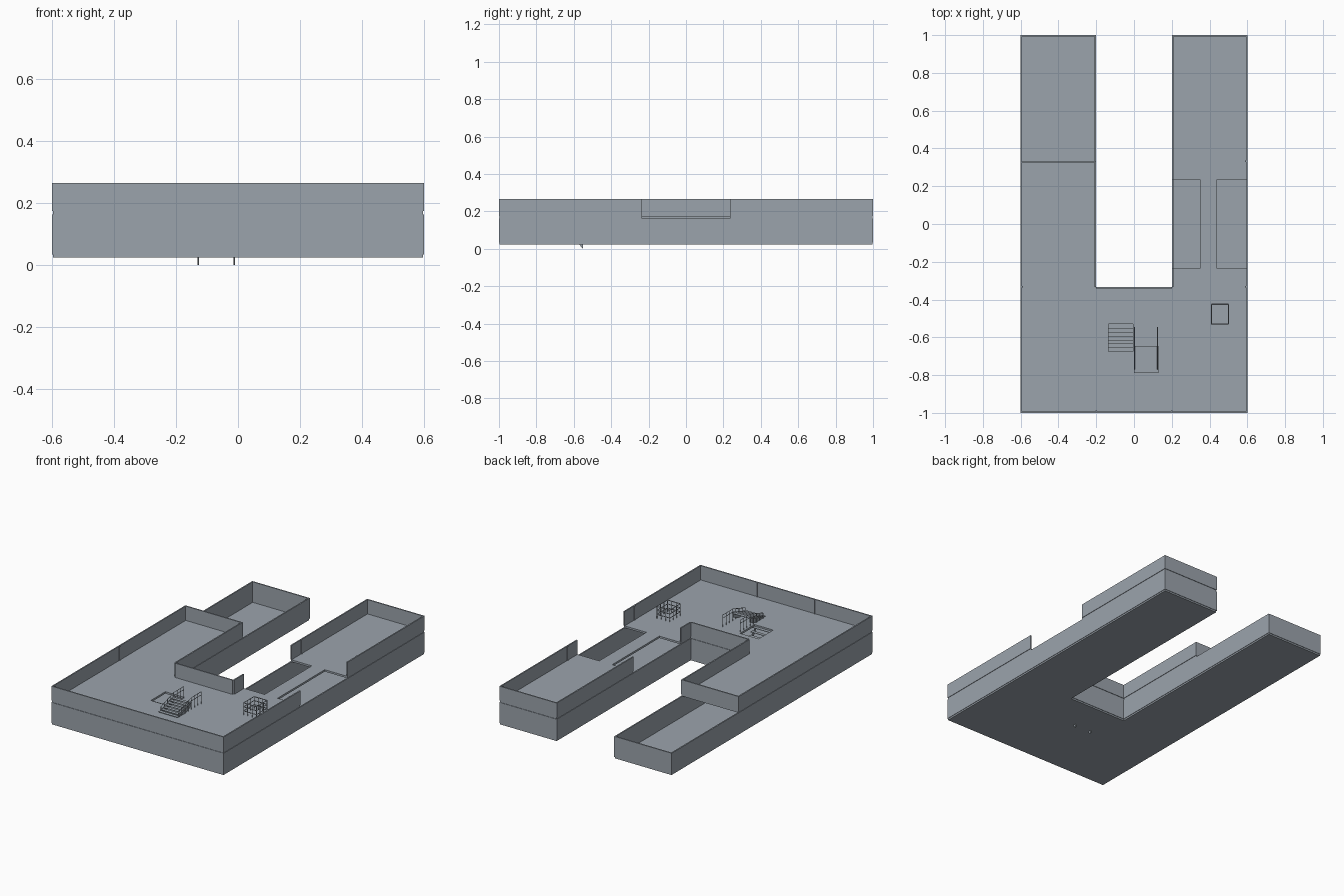
import bpy, bmesh
from mathutils import Vector

cube = bpy.data.objects.get("Cube")
if cube:
    bpy.data.objects.remove(cube)

mat = bpy.data.materials.new("blue_grey")
mat.use_nodes = True
colour = (0.33, 0.37, 0.415, 1)
mat.diffuse_color = colour
mat.node_tree.nodes["Principled BSDF"].inputs["Base Color"].default_value = colour

# Main levels and sizes
BASE, FLOOR, CEIL, UPPER, TOP = 0.024, 0.034, 0.163, 0.175, 0.265
W, C, L, M = 0.6, 0.2, 1.0, 0.333     # half width, half court, half length, bay line
GAP, T, E = 0.235, 0.008, 0.003       # bridge half length, wall thickness, slab inset


def finish(name, bm):
    bmesh.ops.recalc_face_normals(bm, faces=bm.faces)
    mesh = bpy.data.meshes.new(name)
    bm.to_mesh(mesh)
    bm.free()
    mesh.materials.append(mat)
    ob = bpy.data.objects.new(name, mesh)
    bpy.context.collection.objects.link(ob)
    return ob


def add_box(bm, lo, hi):
    lo, hi = Vector(lo), Vector(hi)
    verts = bmesh.ops.create_cube(bm, size=1)["verts"]
    for v in verts:
        v.co = Vector((lo[i] + (hi[i] - lo[i]) * (v.co[i] + 0.5) for i in range(3)))


def add_prism(bm, points, offset):
    face = bm.faces.new([bm.verts.new(p) for p in points])
    new = bmesh.ops.extrude_face_region(bm, geom=[face], use_keep_orig=True)["geom"]
    bmesh.ops.translate(bm, vec=offset,
                        verts=[g for g in new if isinstance(g, bmesh.types.BMVert)])


def slab(name, outline, z0, z1):
    bm = bmesh.new()
    add_prism(bm, [(x, y, z0) for x, y in outline], (0, 0, z1 - z0))
    return finish(name, bm)


def walls(name, path, z0, z1):
    """Thin walls along a path, thickened to its left."""
    bm = bmesh.new()
    for a, b in zip(path, path[1:]):
        a, b = Vector(a), Vector(b)
        d = (b - a).normalized()
        n = Vector((-d.y, d.x)) * T
        pts = [a, b, a + n, b + n]
        add_box(bm, (min(p.x for p in pts), min(p.y for p in pts), z0),
                (max(p.x for p in pts), max(p.y for p in pts), z1))
    return finish(name, bm)


def bars(bm, a, b, r=0.0015):
    """Square bar between two points."""
    a, b = Vector(a), Vector(b)
    d = (b - a).normalized()
    u = d.orthogonal().normalized() * r
    v = d.cross(u)
    add_prism(bm, [a + u + v, a - u + v, a - u - v, a + u - v], b - a)


# Ground storey: U-shaped floor and outer walls
outline = [(-W, -L), (W, -L), (W, L), (C, L), (C, -M), (-C, -M), (-C, L), (-W, L)]
w, c, l, m = W - E, C + E, L - E, M + E
slab("ground_floor", [(-w, -l), (w, -l), (w, l), (c, l), (c, -m), (-c, -m),
                      (-c, l), (-w, l)], BASE, FLOOR)
walls("ground_walls", outline + outline[:1], FLOOR, CEIL)

# Upper floor: short left wing, narrow bridge in the right wing
B0, B1 = 0.35, 0.44
upper = slab("upper_floor", [
    (-w, -l), (w, -l), (w, -GAP), (B1, -GAP), (B1, GAP), (w, GAP), (w, l), (c, l),
    (c, GAP), (B0, GAP), (B0, -GAP), (c, -GAP), (c, -m), (-c, -m), (-c, M), (-w, M)],
    CEIL, UPPER)

# Stairwell opening
bm = bmesh.new()
add_box(bm, (-0.135, -0.675, 0.15), (-0.005, -0.53, 0.19))
cutter = finish("stairwell_cutter", bm)
cutter.hide_render = True
mod = upper.modifiers.new("stairwell", 'BOOLEAN')
mod.object = cutter
mod.solver = 'EXACT'
bpy.context.view_layer.objects.active = upper
bpy.ops.object.modifier_apply(modifier=mod.name)
bpy.data.objects.remove(cutter)

# Upper walls, open on both sides of the bridge
walls("upper_walls_rear", [(W, GAP), (W, L), (C, L), (C, GAP)], UPPER, TOP)
walls("upper_walls_main", [(C, -GAP), (C, -M), (-C, -M), (-C, M), (-W, M),
                           (-W, -L), (W, -L), (W, -GAP)], UPPER, TOP)

# Slim posts at the wall joints
bm = bmesh.new()
joints = [(-C, -L + T), (C, -L + T), (-W + T, -M), (W - T, -M), (W - T, M), (C + T, M)]
for x, y in joints:
    add_box(bm, (x - 0.004, y - 0.004, UPPER), (x + 0.004, y + 0.004, TOP - 0.001))
finish("wall_posts", bm)


def flight(name, x0, x1, y0, y1, z0, z1, steps=7):
    """Open stair with treads and two sloping stringers."""
    bm = bmesh.new()
    dy, dz = (y1 - y0) / steps, (z1 - z0) / steps
    for i in range(steps):
        ya, yb = sorted((y0 + i * dy, y0 + (i + 1) * dy))
        z = z0 + (i + 1) * dz
        add_box(bm, (x0, ya, z - 0.003), (x1, yb, z))
    for x in (x0 + 0.005, x1 - 0.009):
        add_prism(bm, [(x, y0 + dy, z0 - 0.03), (x, y0 + dy, z0 + dz),
                       (x, y1, z1 - 0.003), (x, y1, z1 - 0.025)], (0.004, 0, 0))
    return finish(name, bm)


flight("lower_stair", -0.135, -0.005, -0.53, -0.675, 0.03, 0.165)
flight("upper_stair", 0.0, 0.13, -0.79, -0.645, 0.178, 0.222)

# Stair handrails
bm = bmesh.new()
for x in (0.003, 0.125):
    for h in (0.015, 0.035):
        bars(bm, (x, -0.77, UPPER + h), (x, -0.645, 0.215 + h))
        bars(bm, (x, -0.645, 0.215 + h), (x, -0.545, 0.215 + h))
    for i in range(8):
        y = -0.77 + i * 0.032
        z = min(0.215, UPPER + i * 0.01)
        bars(bm, (x, y, UPPER), (x, y, z + 0.035))
finish("stair_rails", bm)

# Square guard rail on the upper floor
bm = bmesh.new()
ring = [(0.41, -0.53), (0.5, -0.53), (0.5, -0.425), (0.41, -0.425)]
for a, b in zip(ring, ring[1:] + ring[:1]):
    a, b = Vector(a), Vector(b)
    for z in (0.2, 0.225, 0.25):
        bars(bm, (*a, z), (*b, z), 0.002)
    for k in range(3):
        p = a.lerp(b, k / 3)
        bars(bm, (*p, UPPER), (*p, 0.25))
finish("guard_rail", bm)
